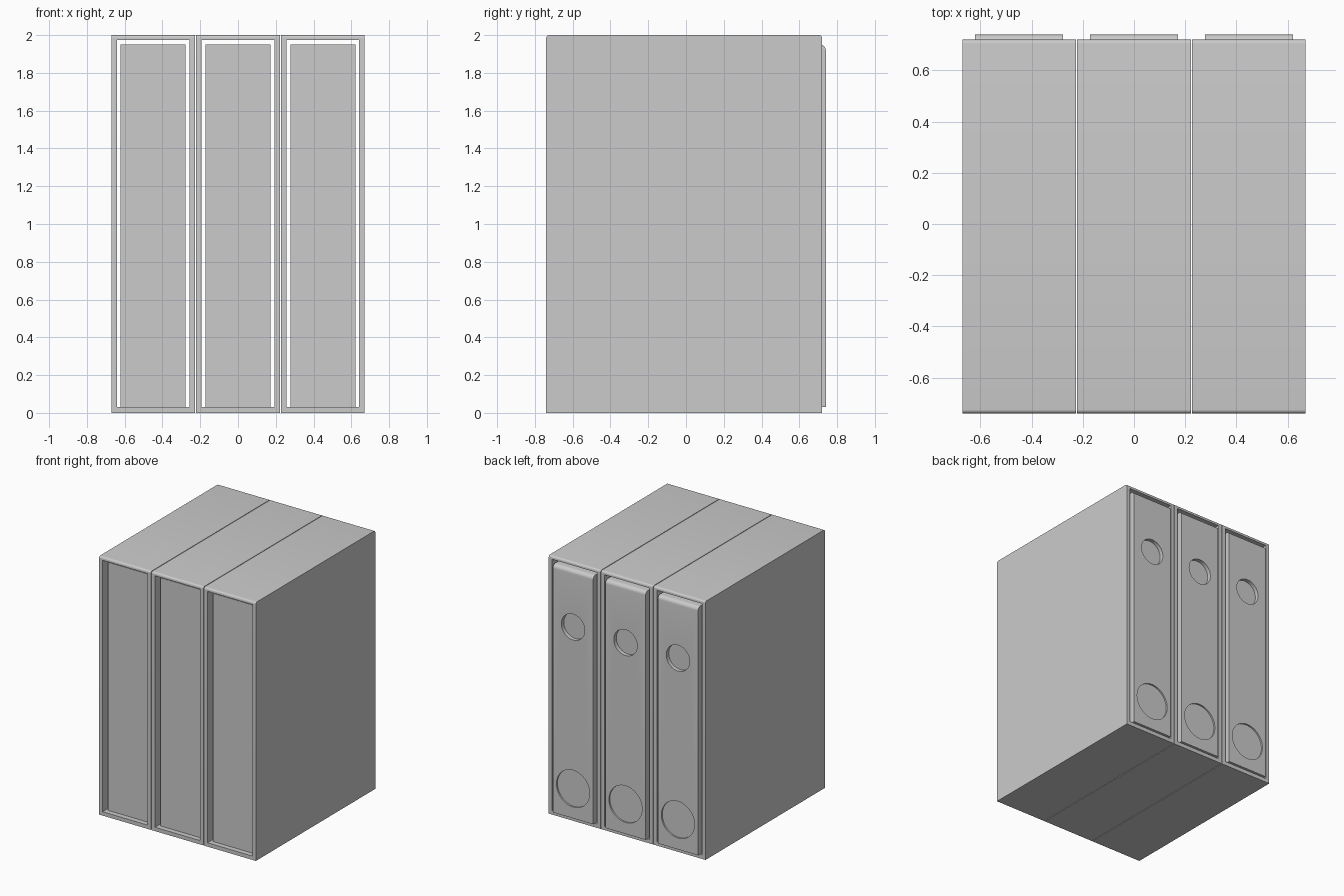
import bpy
import bmesh
from math import sin, cos, pi, radians
from mathutils import Matrix

cube = bpy.data.objects.get("Cube")
if cube:
    bpy.data.objects.remove(cube, do_unlink=True)

grey = bpy.data.materials.new("light grey")
grey.use_nodes = True
colour = (0.6, 0.6, 0.6, 1)
grey.diffuse_color = colour
grey.node_tree.nodes["Principled BSDF"].inputs["Base Color"].default_value = colour

PITCH = 0.449


def add_object(name, bm, x=0.0):
    bmesh.ops.recalc_face_normals(bm, faces=bm.faces[:])
    mesh = bpy.data.meshes.new(name)
    bm.to_mesh(mesh)
    bm.free()
    mesh.materials.append(grey)
    obj = bpy.data.objects.new(name, mesh)
    obj.location.x = x
    bpy.context.collection.objects.link(obj)
    return obj


def slab(name, half_width, y0, y1, z0, z1, front_r=0, back_r=0):
    """Side profile with optional rounded top corners, extruded across x."""
    profile = [(y0, z0), (y1, z0)]
    for y, r, side in ((y1, back_r, 1), (y0, front_r, -1)):
        if r:
            arc = [(y - side * r + side * r * cos(a), z1 - r + r * sin(a))
                   for a in (pi / 2 * i / 6 for i in range(7))]
            profile += arc if side > 0 else arc[::-1]
        else:
            profile.append((y, z1))
    bm = bmesh.new()
    face = bm.faces.new([bm.verts.new((-half_width, y, z)) for y, z in profile])
    moved = bmesh.ops.extrude_face_region(bm, geom=[face])["geom"]
    verts = [v for v in moved if isinstance(v, bmesh.types.BMVert)]
    bmesh.ops.translate(bm, verts=verts, vec=(2 * half_width, 0, 0))
    return add_object(name, bm)


def disc_cutter(z, radius, depth, back):
    bm = bmesh.new()
    bmesh.ops.create_cone(bm, cap_ends=True, segments=48, radius1=radius,
                          radius2=radius, depth=2 * depth,
                          matrix=Matrix.Translation((0, back, z)) @ Matrix.Rotation(pi / 2, 4, "X"))
    return add_object("recess_cutter", bm)


def cut(obj, cutter):
    mod = obj.modifiers.new("cut", "BOOLEAN")
    mod.operation = "DIFFERENCE"
    mod.solver = "EXACT"
    mod.object = cutter
    bpy.ops.object.select_all(action="DESELECT")
    bpy.context.view_layer.objects.active = obj
    obj.select_set(True)
    bpy.ops.object.modifier_apply(modifier=mod.name)
    bpy.data.objects.remove(cutter, do_unlink=True)


def smooth(obj):
    bpy.ops.object.select_all(action="DESELECT")
    bpy.context.view_layer.objects.active = obj
    obj.select_set(True)
    bpy.ops.object.shade_smooth_by_angle(angle=radians(30))


# Slipcase open at both ends
case = slab("slipcase", 0.222, -0.74, 0.72, 0, 2, 0.015, 0.015)
cut(case, slab("case_cutter", 0.192, -1, 1, 0.03, 1.975))

# Binder inside, with a finger recess and a larger round recess on the spine
binder = slab("binder", 0.172, -0.70, 0.74, 0.03, 1.95, back_r=0.03)
cut(binder, disc_cutter(1.51, 0.1, 0.03, 0.74))
cut(binder, disc_cutter(0.26, 0.142, 0.012, 0.74))

# Three slipcases side by side
for part in (case, binder):
    smooth(part)
    base = part.name
    part.name = base + "_middle"
    for side, x in (("left", PITCH), ("right", -PITCH)):
        copy = bpy.data.objects.new(base + "_" + side, part.data)
        copy.location.x = x
        bpy.context.collection.objects.link(copy)
